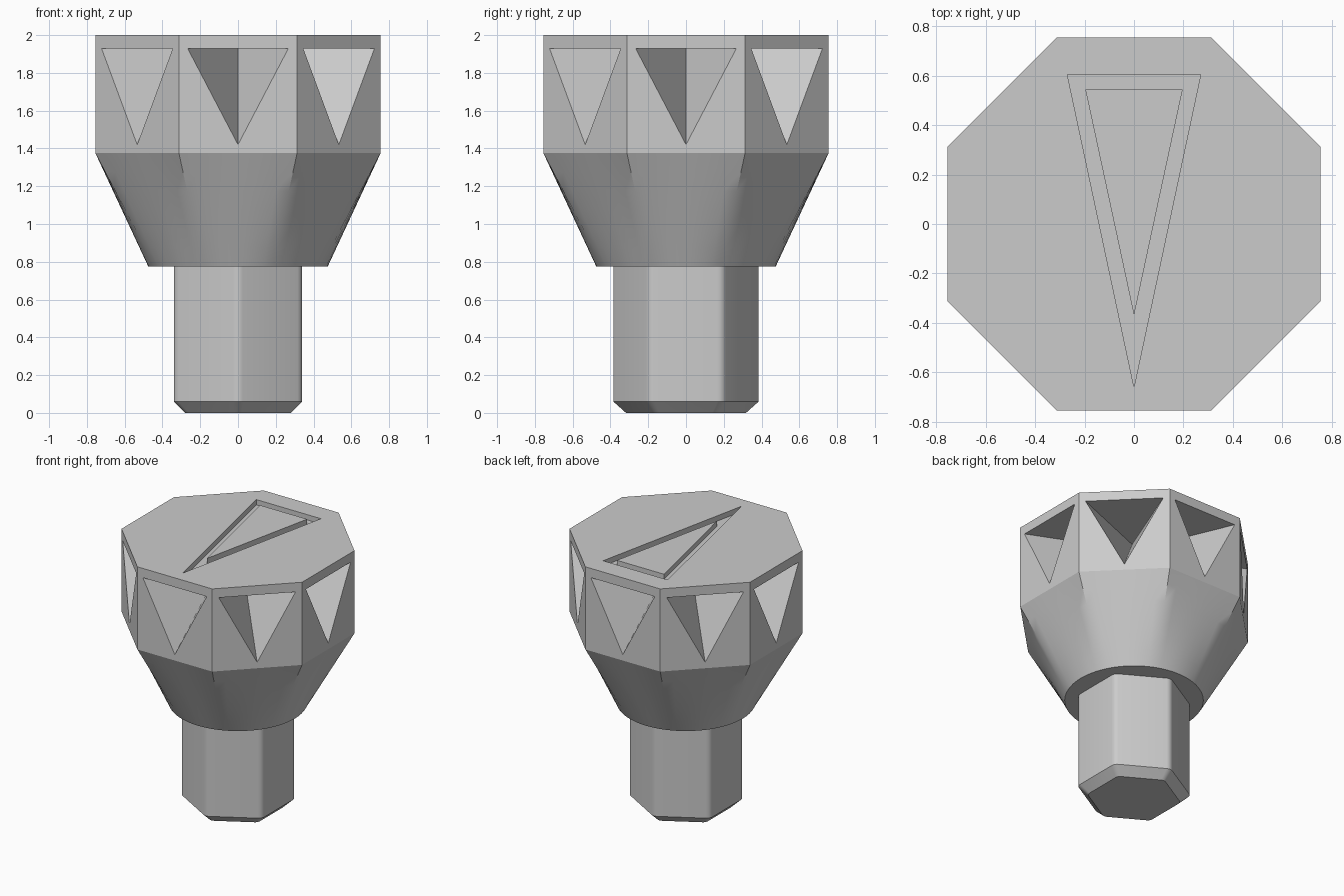
import bpy, bmesh, math
from mathutils import Vector

cube = bpy.data.objects.get("Cube")
if cube:
    bpy.data.objects.remove(cube, do_unlink=True)

GREY = (0.6, 0.6, 0.6, 1.0)
mat = bpy.data.materials.new("plain_grey")
mat.use_nodes = True
mat.diffuse_color = GREY
mat.node_tree.nodes["Principled BSDF"].inputs["Base Color"].default_value = GREY

APOTHEM = 0.755
HEAD_LOW, HEAD_TOP = 1.375, 2.0
COLLAR_R, COLLAR_Z = 0.475, 0.775


def ring(bm, points, z):
    return [bm.verts.new((x, y, z)) for x, y in points]


def loft(bm, rings):
    for a, b in zip(rings, rings[1:]):
        for i in range(len(a)):
            j = (i + 1) % len(a)
            bm.faces.new((a[i], a[j], b[j], b[i]))


def finish(bm, name, smooth_angle=None):
    bmesh.ops.recalc_face_normals(bm, faces=bm.faces)
    mesh = bpy.data.meshes.new(name)
    bm.to_mesh(mesh)
    bm.free()
    mesh.materials.append(mat)
    obj = bpy.data.objects.new(name, mesh)
    bpy.context.collection.objects.link(obj)
    if smooth_angle:
        bpy.ops.object.select_all(action='DESELECT')
        obj.select_set(True)
        bpy.context.view_layer.objects.active = obj
        bpy.ops.object.shade_smooth_by_angle(angle=math.radians(smooth_angle))
    return obj


def polar(r, a):
    return (r * math.cos(a), r * math.sin(a))


# Head: octagonal prism with a deep wedge notch in every side
bm = bmesh.new()
step = math.tau / 8
corners = [polar(APOTHEM / math.cos(step / 2), step * (k + 0.5)) for k in range(8)]
low = ring(bm, corners, HEAD_LOW)
top = ring(bm, corners, HEAD_TOP)
NOTCH_HALF, NOTCH_TOP, NOTCH_TIP, NOTCH_DEPTH = 0.267, 1.93, 1.42, 0.62
for k in range(8):
    n = Vector((*polar(1, step * (k + 1)), 0))
    u = Vector((-n.y, n.x, 0))
    up = Vector((0, 0, 1))
    base = n * APOTHEM
    left = bm.verts.new(base - u * NOTCH_HALF + up * NOTCH_TOP)
    right = bm.verts.new(base + u * NOTCH_HALF + up * NOTCH_TOP)
    tip = bm.verts.new(base + up * NOTCH_TIP)
    inner = bm.verts.new(base - n * NOTCH_DEPTH + up * NOTCH_TOP)
    a, b, c, d = low[k], low[(k + 1) % 8], top[(k + 1) % 8], top[k]
    for f in ((a, b, tip), (b, c, right, tip), (c, d, left, right), (d, a, tip, left),
              (left, tip, inner), (tip, right, inner), (right, left, inner)):
        bm.faces.new(f)

# Triangular pointer groove around a flush island on the top
outer = [(0.27, 0.605), (-0.27, 0.605), (0, -0.66)]
island = [(0.197, 0.545), (-0.197, 0.545), (0, -0.37)]
GROOVE_Z = HEAD_TOP - 0.04
rim = ring(bm, outer, HEAD_TOP)
cap = ring(bm, island, HEAD_TOP)
loft(bm, [rim, ring(bm, outer, GROOVE_Z), ring(bm, island, GROOVE_Z), cap])
bm.faces.new(cap)
tr, tl, tp = rim
bm.faces.new((top[1], top[2], tl, tr))
bm.faces.new((*top[2:6], tp, tl))
bm.faces.new((top[5], top[6], tp))
bm.faces.new((top[6], top[7], top[0], top[1], tr, tp))
finish(bm, "head")

# Collar: octagon blending down into a circle
bm = bmesh.new()
SEGMENTS, ROWS = 64, 6
rings = []
for row in range(ROWS + 1):
    t = row / ROWS
    pts = []
    for i in range(SEGMENTS):
        a = math.tau * i / SEGMENTS
        off = (a + step / 2) % step - step / 2
        pts.append(polar(COLLAR_R * (1 - t) + APOTHEM / math.cos(off) * t, a))
    rings.append(ring(bm, pts, COLLAR_Z + (HEAD_LOW - COLLAR_Z) * t))
loft(bm, rings)
bm.faces.new(rings[0])
finish(bm, "collar", 30)

# Shaft: hexagon with rounded upright edges and a chamfered foot
bm = bmesh.new()
FLAT, FILLET, ARC = 0.34, 0.05, 4
hexagon = []
for k in range(6):
    mid = math.pi / 2 + k * math.tau / 6
    cx, cy = polar((FLAT - FILLET) / math.cos(math.pi / 6), mid)
    for s in range(ARC + 1):
        x, y = polar(FILLET, mid + math.pi / 3 * (s / ARC - 0.5))
        hexagon.append((cx + x, cy + y))
foot = [(x * 0.825, y * 0.825) for x, y in hexagon]
rings = [ring(bm, foot, 0), ring(bm, hexagon, 0.06), ring(bm, hexagon, COLLAR_Z + 0.02)]
loft(bm, rings)
bm.faces.new(rings[0])
bm.faces.new(rings[-1])
finish(bm, "shaft", 30)
